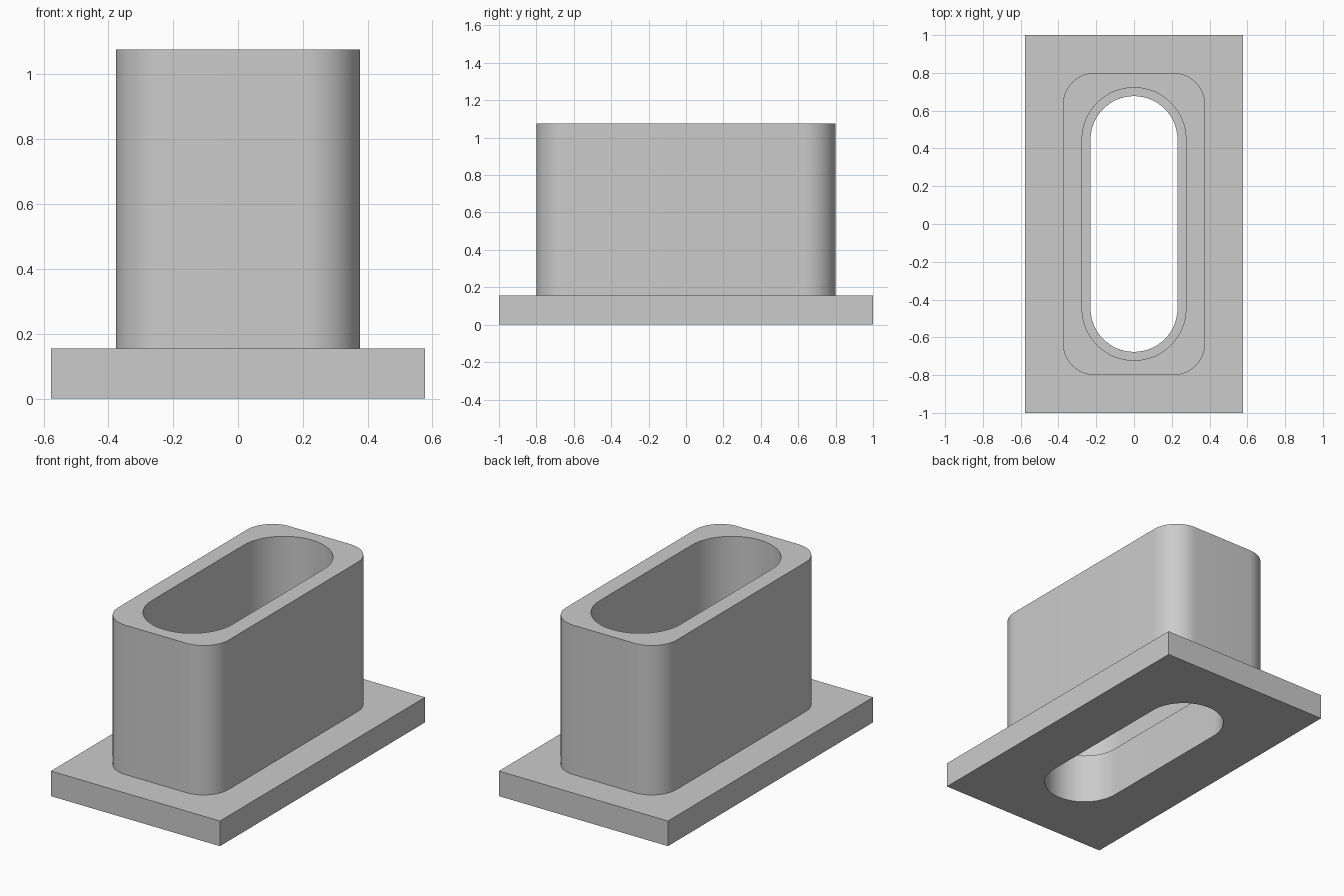
import bpy
import bmesh
from math import cos, sin, pi

if "Cube" in bpy.data.objects:
    bpy.data.objects.remove(bpy.data.objects["Cube"], do_unlink=True)

ARC_STEPS = 16

grey = bpy.data.materials.new("plain_grey")
grey.use_nodes = True
colour = (0.6, 0.6, 0.6, 1)
grey.diffuse_color = colour
grey.node_tree.nodes["Principled BSDF"].inputs["Base Color"].default_value = colour


def rounded_ring(bm, hx, hy, radius, z):
    """Rounded rectangle of half sizes hx, hy; a slot when radius equals hx."""
    ring = []
    for quarter, (sx, sy) in enumerate([(1, 1), (-1, 1), (-1, -1), (1, -1)]):
        for step in range(ARC_STEPS + 1):
            a = (quarter + step / ARC_STEPS) * pi / 2
            ring.append(bm.verts.new((sx * (hx - radius) + radius * cos(a),
                                      sy * (hy - radius) + radius * sin(a), z)))
    return ring


def closed_loft(name, sections):
    """Skin a loop of sections whose last one joins the first."""
    bm = bmesh.new()
    rings = [rounded_ring(bm, *s) for s in sections]
    for low, high in zip(rings, rings[1:] + rings[:1]):
        for i in range(len(low)):
            j = (i + 1) % len(low)
            bm.faces.new((low[i], low[j], high[j], high[i]))
    bmesh.ops.remove_doubles(bm, verts=bm.verts, dist=0.0001)
    bmesh.ops.recalc_face_normals(bm, faces=bm.faces)
    mesh = bpy.data.meshes.new(name)
    bm.to_mesh(mesh)
    bm.free()
    mesh.materials.append(grey)
    obj = bpy.data.objects.new(name, mesh)
    bpy.context.collection.objects.link(obj)
    return obj


# Heights of the flange, the inner ledge and the rim
FLANGE, LEDGE, RIM = 0.155, 0.308, 1.077

# Flange, column and stepped slot as one closed skin: outside up, inside down
socket = closed_loft("flanged_slot_socket", [
    (0.577, 1.0, 0, 0),
    (0.577, 1.0, 0, FLANGE),
    (0.377, 0.8, 0.17, FLANGE),
    (0.377, 0.8, 0.17, RIM),
    (0.275, 0.722, 0.275, RIM),
    (0.275, 0.722, 0.275, LEDGE),
    (0.23, 0.677, 0.23, LEDGE),
    (0.23, 0.677, 0.23, 0),
])

bpy.ops.object.select_all(action="DESELECT")
socket.select_set(True)
bpy.context.view_layer.objects.active = socket
bpy.ops.object.shade_smooth_by_angle(angle=pi / 6)
